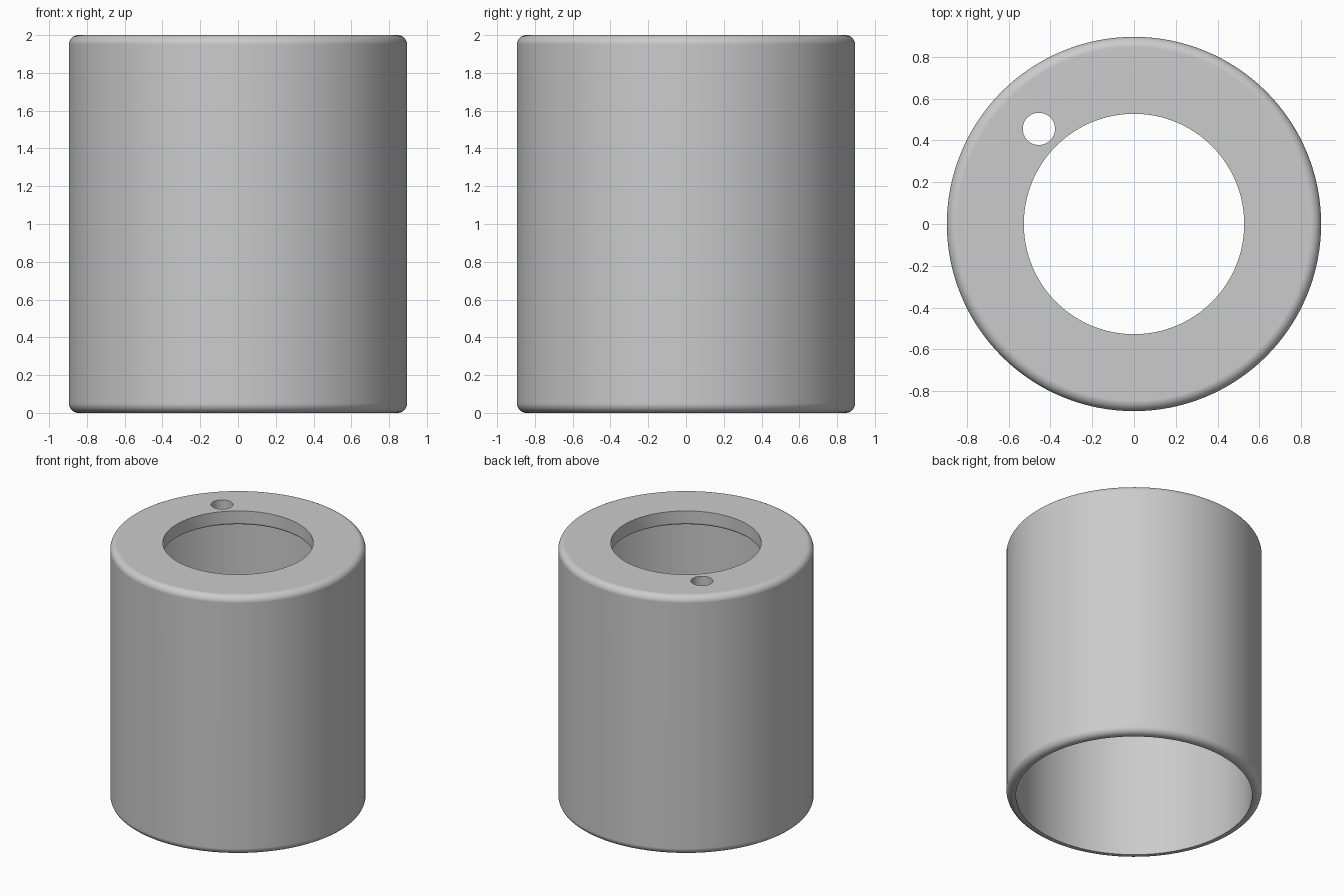
import bpy, math

cube = bpy.data.objects.get("Cube")
if cube:
    bpy.data.objects.remove(cube)

SEGMENTS = 128
OUTER, INNER, OPENING = 0.895, 0.828, 0.527
HEIGHT, LID, FILLET, LIP = 2.0, 0.11, 0.05, 0.02


def material(name, colour):
    mat = bpy.data.materials.new(name)
    mat.use_nodes = True
    mat.diffuse_color = colour
    mat.node_tree.nodes["Principled BSDF"].inputs["Base Color"].default_value = colour
    return mat


def arc(r, z, radius, start, end, steps=8):
    """Points of a fillet in the (radius, height) plane."""
    angles = [math.radians(start + (end - start) * i / steps) for i in range(steps + 1)]
    return [(r + radius * math.cos(a), z + radius * math.sin(a)) for a in angles]


def lathe(name, profile, mat):
    """Revolve a closed profile around the z axis."""
    n = len(profile)
    verts, faces = [], []
    for s in range(SEGMENTS):
        a = math.tau * s / SEGMENTS
        verts += [(r * math.cos(a), r * math.sin(a), z) for r, z in profile]
        t = (s + 1) % SEGMENTS
        for i in range(n):
            j = (i + 1) % n
            faces.append((s * n + i, t * n + i, t * n + j, s * n + j))
    mesh = bpy.data.meshes.new(name)
    mesh.from_pydata(verts, [], faces)
    mesh.materials.append(mat)
    obj = bpy.data.objects.new(name, mesh)
    bpy.context.collection.objects.link(obj)
    return obj


grey = material("plain grey", (0.6, 0.6, 0.6, 1))

# Hollow sleeve, open below, with a thick lid around a wide opening
profile = arc(OUTER - FILLET, FILLET, FILLET, -90, 0)
profile += arc(OUTER - FILLET, HEIGHT - FILLET, FILLET, 0, 90)
profile += [(OPENING, HEIGHT)]
profile += arc(OPENING + LIP, HEIGHT - LID + LIP, LIP, 180, 270, 5)
profile += [(INNER, HEIGHT - LID), (INNER, 0)]
sleeve = lathe("sleeve", profile, grey)

# Small round hole through the lid
bpy.ops.mesh.primitive_cylinder_add(vertices=48, radius=0.077, depth=0.5,
                                    location=(-0.455, 0.455, HEIGHT))
cutter = bpy.context.object
cutter.name = "small_hole_cutter"
cutter.data.materials.append(grey)
cut = sleeve.modifiers.new("small hole", 'BOOLEAN')
cut.operation, cut.solver, cut.object = 'DIFFERENCE', 'EXACT', cutter

bpy.ops.object.select_all(action='DESELECT')
sleeve.select_set(True)
bpy.context.view_layer.objects.active = sleeve
bpy.ops.object.modifier_apply(modifier=cut.name)
bpy.data.objects.remove(cutter)

# Smooth walls and fillets, crisp edges and flat lid
bpy.ops.object.shade_smooth_by_angle(angle=math.radians(30))
normals = sleeve.modifiers.new("flat lid shading", 'WEIGHTED_NORMAL')
normals.keep_sharp = True
